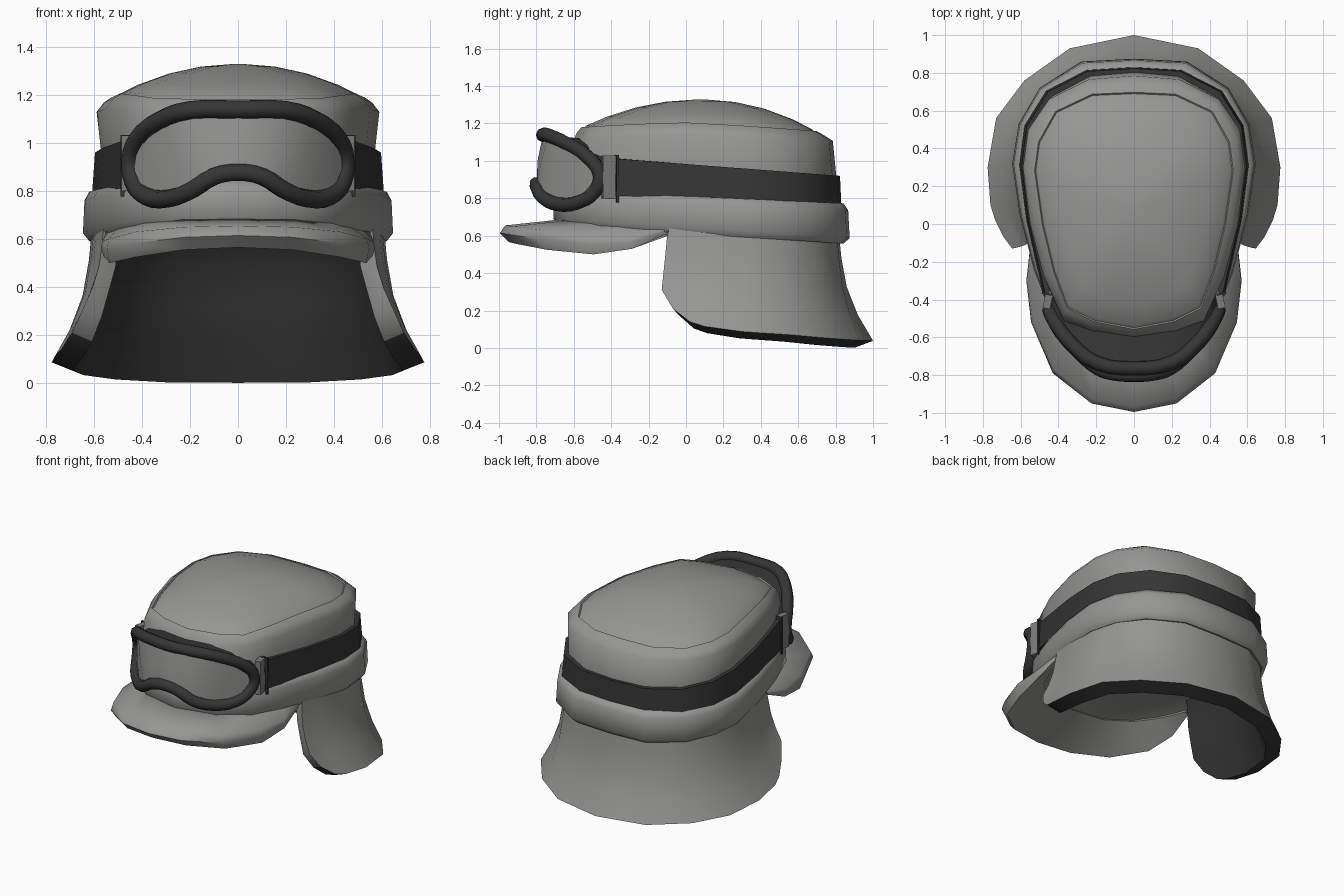
import bpy, bmesh, math
from mathutils import Vector

if "Cube" in bpy.data.objects:
    bpy.data.objects.remove(bpy.data.objects["Cube"])


def material(name, rgb):
    m = bpy.data.materials.new(name)
    m.diffuse_color = (*rgb, 1)
    m.use_nodes = True
    m.node_tree.nodes["Principled BSDF"].inputs["Base Color"].default_value = m.diffuse_color
    return m


CLOTH = material("grey cloth", (0.305, 0.31, 0.295))
DARK = material("dark rubber", (0.036, 0.036, 0.036))
LENS = material("grey lens", (0.29, 0.295, 0.28))
METAL = material("bracket grey", (0.2, 0.2, 0.2))


def loft(name, rings, mats, rule=None, closed=True, caps=True):
    """Skin a stack of equal point rings; rule(side, centre) picks the material."""
    bm = bmesh.new()
    vs = [[bm.verts.new(p) for p in r] for r in rings]
    n = len(rings[0])
    for a, b in zip(vs, vs[1:]):
        for j in range(n if closed else n - 1):
            k = (j + 1) % n
            f = bm.faces.new((a[j], a[k], b[k], b[j]))
            if rule:
                f.material_index = rule(j, f.calc_center_median())
    if caps:
        bm.faces.new(vs[0])
        bm.faces.new(vs[-1])
    bmesh.ops.recalc_face_normals(bm, faces=bm.faces)
    me = bpy.data.meshes.new(name)
    bm.to_mesh(me)
    bm.free()
    for m in mats:
        me.materials.append(m)
    ob = bpy.data.objects.new(name, me)
    bpy.context.collection.objects.link(ob)
    return ob


def flip(p):
    return (-p[0], *p[1:])


def full(half):
    """Close a half outline whose first and last points are on the centre line."""
    return list(half) + [flip(p) for p in reversed(half[1:-1])]


def span(sections):
    """Mirror a run of cross-sections; the first one lies on the centre line."""
    return [[flip(p) for p in s] for s in reversed(sections[1:])] + list(sections)


def ring(half, s, z):
    """Scaled outline lifted to height z(y)."""
    out = []
    for x, y in full(half):
        y2 = 0.08 + (y - 0.08) * s
        out.append((x * s, y2, z(y2)))
    return out


BAND = [(0, .875), (.28, .86), (.5, .72), (.61, .53), (.645, .32), (.605, .05),
        (.53, -.24), (.44, -.48), (.27, -.64), (0, -.71)]
CROWN = [(0, .785), (.24, .765), (.45, .66), (.56, .5), (.588, .3), (.55, 0),
         (.48, -.27), (.38, -.49), (.22, -.565), (0, -.6)]
SEAM = [(0, .69), (.22, .68), (.41, .59), (.5, .43), (.52, .28), (.48, 0),
        (.42, -.25), (.35, -.44), (.21, -.51), (0, -.55)]
MID = [((a + c) / 2, (b + d) / 2) for (a, b), (c, d) in zip(CROWN, SEAM)]


# Rolled lower band, closed underneath by a shallow lining
def band_z(h):
    return lambda y: h - .065 * y


loft("lower_band", [
    ring(BAND, .5, band_z(.66)), ring(BAND, .88, band_z(.63)),
    ring(BAND, .96, band_z(.612)), ring(BAND, 1, band_z(.645)),
    ring(BAND, .99, lambda y: .775 - .045 * y),
    ring(BAND, .96, lambda y: .81 - .045 * y),
    ring(BAND, .86, lambda y: .82 - .045 * y)], [CLOTH])


# Crown wall, rounded shoulder, seam and domed top
def seam_z(y):
    return 1.205 - .07 * max(y, 0) ** 1.2 - .06 * max(-y, 0) ** 1.5


def dome(s):
    r = []
    for x, y in full(SEAM):
        drop = (1.328 - seam_z(y)) * s ** 2.1
        r.append((x * s, .08 + (y - .08) * s, 1.328 - drop))
    return r


LOW = [(x * .96, y * 1.1 if y < 0 else y * 1.025) for x, y in CROWN]
loft("crown", [
    ring(LOW, 1, lambda y: .74), ring(LOW, 1, lambda y: .93 - .03 * y),
    ring(CROWN, 1, lambda y: 1.142 - .045 * abs(y)),
    ring(MID, 1.008, lambda y: seam_z(y) - .022),
    ring(SEAM, 1.012, lambda y: seam_z(y)),
    ring(SEAM, 1, lambda y: seam_z(y) - .008),
    dome(.975), dome(.8), dome(.55), dome(.3), dome(.05)], [CLOTH])

# Brim: inner x y z, outer x y, upper and lower edge heights
BRIM = [(0, -.64, .69, 0, -.995, .655, .565),
        (.24, -.6, .685, .225, -.95, .65, .555),
        (.39, -.47, .67, .43, -.79, .63, .525),
        (.46, -.33, .655, .545, -.52, .6, .5),
        (.5, -.22, .645, .57, -.3, .59, .53),
        (.53, -.1, .635, .55, -.12, .63, .605)]


def brim_section(c):
    a, o = Vector(c[:3]), Vector((c[3], c[4], 0))
    flat = Vector((a.x, a.y, 0))
    up, low = flat.lerp(o, .92), flat.lerp(o, .86)
    return [tuple(a), (up.x, up.y, c[5]), (o.x, o.y, c[5] * .55 + c[6] * .45),
            (low.x, low.y, c[6]), (a.x * .95, a.y * .95, a.z - .035)]


loft("brim", span([brim_section(c) for c in BRIM]), [CLOTH])

# Flared neck flap: top x y, bottom x y z
FLAP = [(0, .82, 0, 1.0, .038), (.26, .81, .34, .93, .04), (.46, .69, .58, .76, .052),
        (.575, .52, .73, .56, .07), (.61, .32, .775, .3, .087), (.6, .15, .76, .1, .115),
        (.59, .06, .735, .02, .14), (.575, -.01, .69, -.07, .21), (.56, -.09, .645, -.13, .31)]


def flap_section(c):
    tx, ty, bx, by, bz = c
    tz = .64 - .06 * ty
    bow = .4 if by < -.1 else 1
    outer = [(tx + (bx - tx) * f, ty + (by - ty) * f ** bow, tz + (bz - tz) * v)
             for v, f in ((0, 0), (.2, .06), (.48, .22), (.75, .55), (1, 1))]
    inner = [(x * .88, .2 + (y - .2) * .88, z) for x, y, z in reversed(outer)]
    x, y, z = inner[0]
    inner[0] = (x, y, z - .036)
    x, y, z = inner[-1]
    inner[-1] = (x * .92, .2 + (y - .2) * .88, z)
    return outer + inner


def flap_rule(side, c):
    return 0 if side < 4 or (side == 4 and c.z > .17) else 1


loft("neck_flap", span([flap_section(c) for c in FLAP]), [CLOTH, DARK], flap_rule)

# Goggle strap round the crown
STRAP = [(0, .83), (.25, .815), (.465, .705), (.58, .52), (.607, .31), (.57, .02),
         (.515, -.22), (.478, -.38)]


def strap_section(p):
    x, y = p
    lo, hi = .80 - .035 * y, .983 - .076 * y
    return [(x, y, lo), (x * .98, y * .992, hi),
            (x * .93, y * .94, hi), (x * .94, y * .94, lo)]


loft("goggle_strap", span([strap_section(p) for p in STRAP]), [DARK])

# Goggle rim tube, lens and the skirt behind the rim
RIM = [(0, -.765, 1.138), (.2, -.735, 1.136), (.33, -.635, 1.092), (.415, -.525, 1.02),
       (.448, -.46, .925), (.436, -.485, .84), (.385, -.575, .778), (.28, -.69, .77),
       (.19, -.765, .805), (.1, -.795, .86), (0, -.80, .877)]
loop = full(RIM)
cu = bpy.data.curves.new("goggle_rim", 'CURVE')
cu.dimensions = '3D'
cu.bevel_depth = .038
cu.bevel_resolution = 2
sp = cu.splines.new('BEZIER')
sp.bezier_points.add(len(loop) - 1)
for bp, p in zip(sp.bezier_points, loop):
    bp.co = p
    bp.handle_left_type = bp.handle_right_type = 'AUTO'
sp.use_cyclic_u = True
sp.resolution_u = 3
cu.materials.append(DARK)
rim = bpy.data.objects.new("goggle_rim", cu)
bpy.context.collection.objects.link(rim)
bpy.context.view_layer.objects.active = rim
rim.select_set(True)
bpy.ops.object.convert(target='MESH')

lens = []
for a, b in [(RIM[i], RIM[10 - i]) for i in range(5)]:
    mid = (Vector(a) + Vector(b)) / 2 + Vector((0, -.01, 0))
    lens.append([a, tuple(mid), b])
loft("goggle_lens", span(lens), [LENS], closed=False, caps=False)
loft("goggle_skirt", [loop, [(x * .93, y + .2, .95 + (z - .95) * .9) for x, y, z in loop]],
     [DARK], caps=False)

# Side brackets joining rim and strap
for s, tag in ((1, "right"), (-1, "left")):
    for part, mat, size, pos in (
            ("bracket", METAL, (.04, .075, .23), (.457, -.41, .915)),
            ("buckle", DARK, (.05, .012, .255), (.463, -.37, .905))):
        bpy.ops.mesh.primitive_cube_add(size=1, location=(s * pos[0], pos[1], pos[2]))
        ob = bpy.context.object
        ob.name = f"{tag}_{part}"
        ob.scale = size
        ob.rotation_euler = (0, 0, s * math.radians(12))
        ob.data.materials.append(mat)

# Smooth shading with sharp creases kept
bpy.ops.object.select_all(action='SELECT')
bpy.ops.object.shade_smooth_by_angle(angle=math.radians(58))
